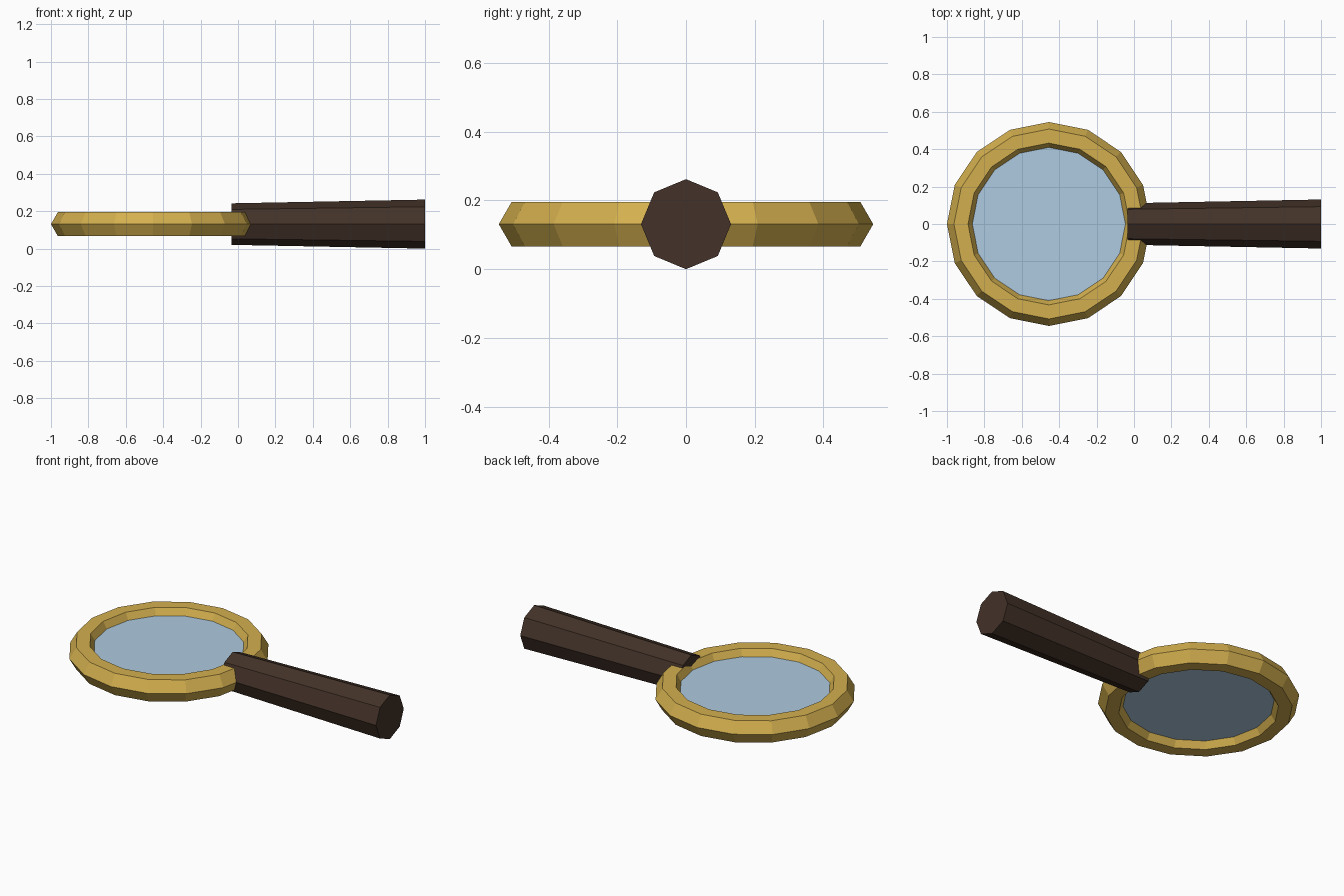
import bpy, math

if "Cube" in bpy.data.objects:
    bpy.data.objects.remove(bpy.data.objects["Cube"])

CX, CZ = -0.455, 0.131   # lens centre and height of the mid plane


def material(name, rgb):
    m = bpy.data.materials.new(name)
    lin = [(c / 255 / 12.92) if c < 10 else ((c / 255 + 0.055) / 1.055) ** 2.4 for c in rgb]
    m.diffuse_color = (*lin, 1)
    m.use_nodes = True
    m.node_tree.nodes["Principled BSDF"].inputs["Base Color"].default_value = m.diffuse_color
    return m


def finish(name, mat):
    ob = bpy.context.object
    ob.name = name
    ob.data.materials.append(mat)
    return ob


brass = material("brass", (211, 175, 78))
glass = material("pale blue glass", (174, 203, 225))
wood = material("dark wood", (67, 50, 40))

# rim: 16-sided ring with a hexagonal section
bpy.ops.mesh.primitive_torus_add(major_segments=16, minor_segments=6,
                                 major_radius=0.47, minor_radius=0.075,
                                 location=(CX, 0, CZ))
finish("rim", brass)

# lens: flat disc set into the rim
bpy.ops.mesh.primitive_cylinder_add(vertices=16, radius=0.42, depth=0.05,
                                    location=(CX, 0, CZ), rotation=(0, 0, math.pi / 2))
finish("lens", glass)

# handle: tapered octagonal bar, corners pointing up and sideways
x0, x1 = -0.035, 1.0
bpy.ops.mesh.primitive_cone_add(vertices=8, radius1=0.111, radius2=0.131, depth=x1 - x0,
                                location=((x0 + x1) / 2, 0, CZ),
                                rotation=(0, math.pi / 2, 0))
finish("handle", wood)
